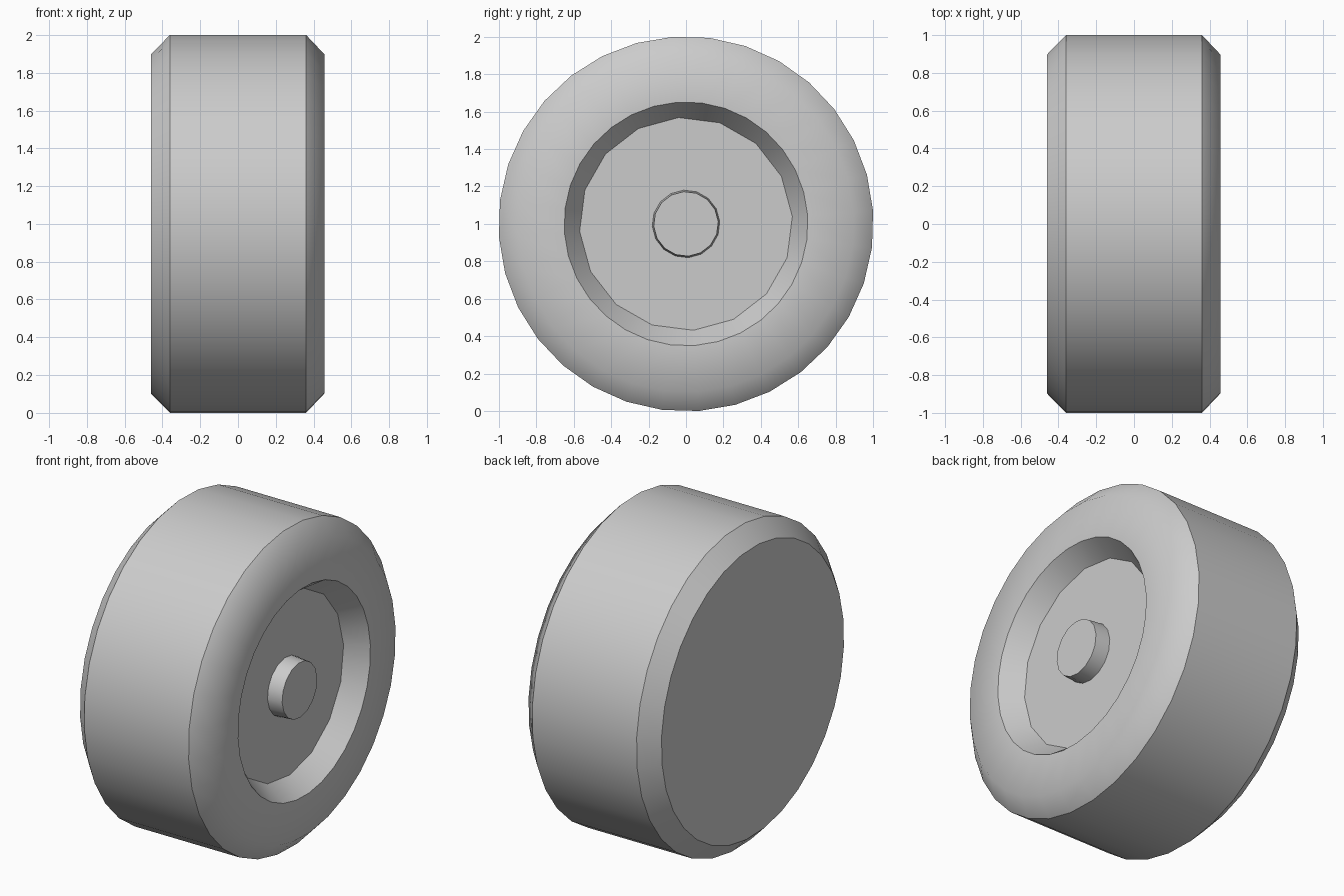
import bpy, bmesh
from math import sin, cos, radians, pi

if "Cube" in bpy.data.objects:
    bpy.data.objects.remove(bpy.data.objects["Cube"])

PHASE = radians(4.0)   # small roll of the wheel about its axle
CENTRE_Z = 1.0


def lathe(name, profile, sides, sharp_rings, facet_ring=None, cap_start=True):
    """Turn (x, radius) points around the x axle; listed rings get hard edges."""
    bm = bmesh.new()
    rings = []
    for i, (x, r) in enumerate(profile):
        ring = []
        for k in range(sides):
            a = PHASE + 2 * pi * k / sides
            # a faceted ring puts every second point on a chord: half the sides
            rr = r * cos(2 * pi / sides) if i == facet_ring and k % 2 else r
            ring.append(bm.verts.new((x, rr * cos(a), CENTRE_Z + rr * sin(a))))
        rings.append(ring)
    for a, b in zip(rings, rings[1:]):
        for k in range(sides):
            n = (k + 1) % sides
            bm.faces.new((a[k], a[n], b[n], b[k]))
    if cap_start:
        bm.faces.new(rings[0])
    bm.faces.new(rings[-1])
    bmesh.ops.recalc_face_normals(bm, faces=bm.faces)
    for f in bm.faces:
        f.smooth = True
    for i in sharp_rings:
        ring = rings[i]
        for k in range(sides):
            e = bm.edges.get((ring[k], ring[(k + 1) % sides]))
            e.smooth = False
    mesh = bpy.data.meshes.new(name)
    bm.to_mesh(mesh)
    bm.free()
    obj = bpy.data.objects.new(name, mesh)
    bpy.context.collection.objects.link(obj)
    return obj


# Wheel body: flat back, tread, soft outer shoulder, dished rim
lathe("wheel_body",
      [(-0.46, 0.9), (-0.36, 1.0025), (0.36, 1.0025),
       (0.457, 0.9), (0.457, 0.652), (0.33, 0.57)],
      32, sharp_rings=(0, 1, 2, 4, 5), facet_ring=5)

# Axle cap standing on the dished face
lathe("axle_cap", [(0.33, 0.181), (0.425, 0.173)], 16,
      sharp_rings=(0, 1))
